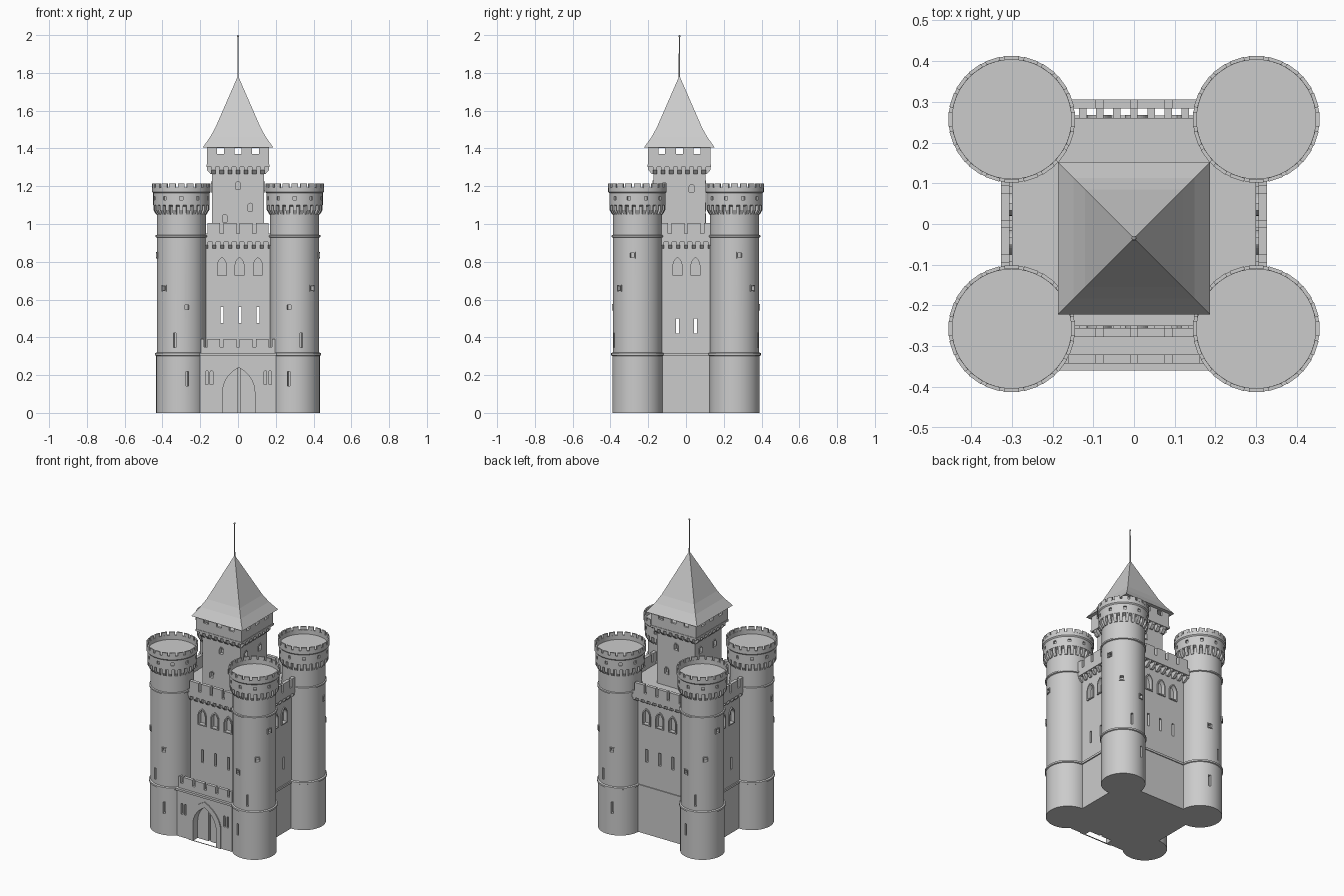
import bpy, bmesh
from math import sin, cos, pi, radians
from mathutils import Matrix, Vector

if "Cube" in bpy.data.objects:
    bpy.data.objects.remove(bpy.data.objects["Cube"])

stone = bpy.data.materials.new("grey_stone")
stone.use_nodes = True
stone.diffuse_color = (0.6, 0.6, 0.6, 1)
stone.node_tree.nodes["Principled BSDF"].inputs["Base Color"].default_value = (0.6, 0.6, 0.6, 1)


def face(x, y, z, degrees):
    """Local frame of a wall: -y points out of the wall, x runs along it."""
    return Matrix.Translation((x, y, z)) @ Matrix.Rotation(radians(degrees), 4, 'Z')


def prism(bm, pts, y0, y1, m=Matrix()):
    """Outline in local x, z extruded along local y."""
    a = [bm.verts.new(m @ Vector((x, y0, z))) for x, z in pts]
    b = [bm.verts.new(m @ Vector((x, y1, z))) for x, z in pts]
    bm.faces.new(a)
    bm.faces.new(b[::-1])
    for i in range(len(pts)):
        j = (i + 1) % len(pts)
        bm.faces.new((a[i], b[i], b[j], a[j]))


def rect(x0, x1, z0, z1):
    return [(x0, z0), (x1, z0), (x1, z1), (x0, z1)]


def box(bm, x0, x1, y0, y1, z0, z1, m=Matrix()):
    prism(bm, rect(x0, x1, z0, z1), y0, y1, m)


def arch(x, half, z0, spring, top, sweep=60):
    """Arch outline, pointed for 60 degrees and round for 90."""
    k = cos(radians(sweep))
    side = []
    for i in range(8):
        a = radians(sweep) * i / 7
        side.append((half * (cos(a) - k) / (1 - k),
                     spring + (top - spring) * sin(a) / sin(radians(sweep))))
    return ([(x - half, z0), (x + half, z0)] + [(x + u, z) for u, z in side]
            + [(x - u, z) for u, z in side[-2::-1]])[0:1] + \
        [(x + half, z0)] + [(x + u, z) for u, z in side] + \
        [(x - u, z) for u, z in side[-2::-1]]


def frame(bm, outer, inner, y0, y1, m=Matrix()):
    """Raised surround between two matching outlines."""
    ring = [[bm.verts.new(m @ Vector((x, y, z))) for x, z in pts]
            for pts, y in ((outer, y1), (outer, y0), (inner, y0), (inner, y1))]
    n = len(outer)
    for r in range(4):
        p, q = ring[r], ring[(r + 1) % 4]
        for i in range(n):
            j = (i + 1) % n
            bm.faces.new((p[i], p[j], q[j], q[i]))


def corbel(bm, m, width, depth, z0, z1):
    pts = [(0.005, z0), (-0.3 * depth, z0), (-depth, (z0 + z1) / 2), (-depth, z1), (0.005, z1)]
    prism(bm, pts, -width / 2, width / 2, m @ Matrix.Rotation(pi / 2, 4, 'Z'))


def finish(bm, name, smooth=False):
    bmesh.ops.recalc_face_normals(bm, faces=bm.faces)
    mesh = bpy.data.meshes.new(name)
    bm.to_mesh(mesh)
    bm.free()
    mesh.materials.append(stone)
    ob = bpy.data.objects.new(name, mesh)
    bpy.context.collection.objects.link(ob)
    if smooth:
        select(ob)
        bpy.ops.object.shade_smooth_by_angle(angle=radians(30))
    return ob


def select(ob):
    bpy.ops.object.select_all(action='DESELECT')
    ob.select_set(True)
    bpy.context.view_layer.objects.active = ob


def cut(ob, bm):
    cutter = finish(bm, "cutter")
    cutter.hide_render = True
    mod = ob.modifiers.new("openings", 'BOOLEAN')
    mod.operation, mod.object = 'DIFFERENCE', cutter
    mod.solver, mod.use_self = 'EXACT', True
    select(ob)
    bpy.ops.object.modifier_apply(modifier=mod.name)
    bpy.data.objects.remove(cutter)


def parapet(bm, m, half, y0, y1, z0, z1, z2, period=0.085, gap=0.018):
    """Low wall with merlons; gaps are centred on the wall."""
    box(bm, -half, half, y0, y1, z0, z1, m)
    n = int(half / period) + 1
    for i in range(-n, n):
        a, b = max(-half, i * period + gap / 2), min(half, (i + 1) * period - gap / 2)
        if b > a:
            box(bm, a, b, y0, y1, z1, z2, m)


# Round corner towers
R, TX, TY = 0.13, 0.30, 0.257
PROFILE = [(0, 0), (.133, 0), (.133, .302), (.139, .305), (.139, .316), (R, .32),
           (R, .928), (.137, .931), (.137, .94), (R, .943), (R, 1.092), (.149, 1.1),
           (.149, 1.163), (.155, 1.17), (.155, 1.193), (.146, 1.193), (.146, 1.165), (0, 1.165)]
SLITS = [(-14, .18), (16, .385)]
SQUARES = [(44, .66), (-13, .56), (78, .835)]


def tower(sx, sy, name):
    bm = bmesh.new()
    vs = [bm.verts.new((r, 0, z)) for r, z in PROFILE]
    edges = [bm.edges.new(p) for p in zip(vs, vs[1:])]
    bmesh.ops.spin(bm, geom=vs + edges, axis=(0, 0, 1), cent=(0, 0, 0),
                   steps=48, angle=2 * pi)
    bmesh.ops.remove_doubles(bm, verts=bm.verts, dist=0.0004)
    body = finish(bm, name)
    holes, trim = bmesh.new(), bmesh.new()

    def turn(a):
        return face(0, 0, 0, sx * (a if sy < 0 else 180 - a))
    for a, z in SLITS:
        box(holes, -.007, .007, -.16, -R + .02, z - .038, z + .038, turn(a))
    for a, z in SQUARES:
        box(holes, -.011, .011, -.16, -R + .02, z - .012, z + .012, turn(a))
        frame(trim, rect(-.016, .016, z - .017, z + .017),
              rect(-.011, .011, z - .012, z + .012), -R - .005, -R + .006, turn(a))
    for i in range(10):
        box(holes, -.009, .009, -.2, -.137, 1.126, 1.146, turn(36 * i))
    cut(body, holes)
    # corbels and merlons round the crown
    for i in range(24):
        corbel(trim, face(0, 0, 0, 15 * i) @ Matrix.Translation((0, -R + .002, 0)),
               .02, .02, 1.05, 1.1)
    for i in range(20):
        box(trim, -.018, .018, -.155, -.146, 1.19, 1.214, turn(18 * i))
    crown = finish(trim, name + "_trim")
    body.location = crown.location = (sx * TX, sy * TY, 0)
    select(body)
    bpy.ops.object.shade_smooth_by_angle(angle=radians(30))


for sx, side in ((1, "left"), (-1, "right")):
    for sy, end in ((-1, "front"), (1, "back")):
        tower(sx, sy, f"{end}_{side}_tower")

# Hollow main hall with slits and blind pointed windows
FRONT, BACK, SIDE = -.25, .26, .30
bm = bmesh.new()
box(bm, -SIDE, SIDE, FRONT, BACK, 0, .93)
hall = finish(bm, "main_hall")
holes, trim = bmesh.new(), bmesh.new()
box(holes, -.26, .26, -.2, .21, .36, .88)
for x in (-.085, .01, .105):
    box(holes, x - .008, x + .008, -.4, .4, .475, .56)
for y in (-.045, .05):
    box(holes, -.4, .4, y - .008, y + .008, .42, .5)
walls = [(face(0, FRONT, 0, 0), (-.085, .008, .105), .19, .005),
         (face(0, BACK, 0, 180), (-.105, -.008, .085), .19, .023),
         (face(SIDE, 0, 0, 90), (-.045, .05), .15, .005),
         (face(-SIDE, 0, 0, -90), (-.05, .045), .15, .005)]
for m, xs, half, gap in walls:
    for x in xs:
        inner = arch(x, .023, .727, .78, .822)
        prism(holes, inner, -.02, .02, m)
        frame(trim, arch(x, .03, .72, .78, .832), inner, -.007, .004, m)
    parapet(trim, m, half, -gap - .022, -gap, .905, .95, 1.005)
    for i in range(-4, 5):
        if abs(i * .042) < half:
            corbel(trim, m @ Matrix.Translation((i * .042, 0, 0)), .018, gap + .018, .87, .908)
cut(hall, holes)
box(trim, -SIDE - .008, SIDE + .008, FRONT - .008, BACK + .006, .303, .317)
finish(trim, "hall_parapets_and_frames")

# Gatehouse with pointed gate
GATE = -.35
bm = bmesh.new()
box(bm, -.2, .2, GATE, -.24, 0, .31)
gatehouse = finish(bm, "gatehouse")
holes, trim = bmesh.new(), bmesh.new()
opening = arch(.004, .085, -.01, .11, .24)
prism(holes, opening, GATE - .05, GATE + .06)
for x in (-.165, -.14, .145, .17):
    prism(holes, arch(x, .007, .15, .215, .223, 90), GATE - .05, GATE + .015)
cut(gatehouse, holes)
frame(trim, arch(.004, .118, 0, .12, .277), arch(.004, .085, 0, .11, .24), GATE - .006, GATE + .004)
box(trim, -.205, .205, GATE - .009, -.24, .303, .317)
parapet(trim, face(0, 0, 0, 0), .195, -.342, -.32, .31, .35, .392)
finish(trim, "gate_parapet_and_frame")
bm = bmesh.new()
for x0, x1 in ((-.085, -.001), (.011, .095)):
    box(bm, x0, x1, GATE + .045, GATE + .065, 0, .24)
finish(bm, "gate_doors")

# Central keep
KY, KH, CH = -.035, .138, .165
bm = bmesh.new()
box(bm, -KH, KH, KY - KH, KY + KH, .9, 1.31)
keep = finish(bm, "keep")
bm = bmesh.new()
box(bm, -CH, CH, KY - CH, KY + CH, 1.305, 1.408)
chamber = finish(bm, "keep_chamber")
holes, windows, trim = bmesh.new(), bmesh.new(), bmesh.new()
for k in range(4):
    m = face(0, KY, 0, 90 * k)
    out = m @ Matrix.Translation((0, -KH, 0))
    spots = [(-.08, 1.2), (.065, 1.19)] if k % 2 else [(0, 1.205), (-.07, 1.03), (.065, 1.09)]
    for x, z in spots:
        inner = arch(x, .013, z - .02, z + .007, z + .02, 90)
        prism(holes, inner, -.03, .02, out)
        frame(trim, arch(x, .017, z - .024, z + .007, z + .025, 90), inner, -.004, .004, out)
    for i in range(-3, 4):
        corbel(trim, out @ Matrix.Translation((i * .043, 0, 0)), .022, .027, 1.265, 1.308)
    box(trim, -.168, .168, -.168, -.16, 1.303, 1.316, m)
    if k < 2:
        for x in (-.093, 0, .093):
            box(windows, x - .018, x + .018, -.3, .3, 1.37, 1.402, m)
box(windows, -.15, .15, KY - .15, KY + .15, 1.325, 1.402)
cut(keep, holes)
cut(chamber, windows)
finish(trim, "keep_trim")

# Flared pyramid roof
bm = bmesh.new()
rings = [[bm.verts.new((sx * h, KY + sy * h, z)) for sx, sy in ((-1, -1), (1, -1), (1, 1), (-1, 1))]
         for h, z in ((.187, 1.405), (.148, 1.46), (.12, 1.51))]
tip = bm.verts.new((0, KY, 1.785))
bm.faces.new(rings[0])
for i in range(4):
    j = (i + 1) % 4
    for a, b in zip(rings, rings[1:]):
        bm.faces.new((a[i], a[j], b[j], b[i]))
    bm.faces.new((rings[2][i], rings[2][j], tip))
finish(bm, "keep_roof")

# Mast with a small knob
bm = bmesh.new()
bmesh.ops.create_cone(bm, cap_ends=True, segments=10, radius1=.004, radius2=.003, depth=.24,
                      matrix=Matrix.Translation((0, KY, 1.875)))
bmesh.ops.create_uvsphere(bm, u_segments=10, v_segments=6, radius=.006,
                          matrix=Matrix.Translation((0, KY, 1.994)))
finish(bm, "roof_mast", smooth=True)
